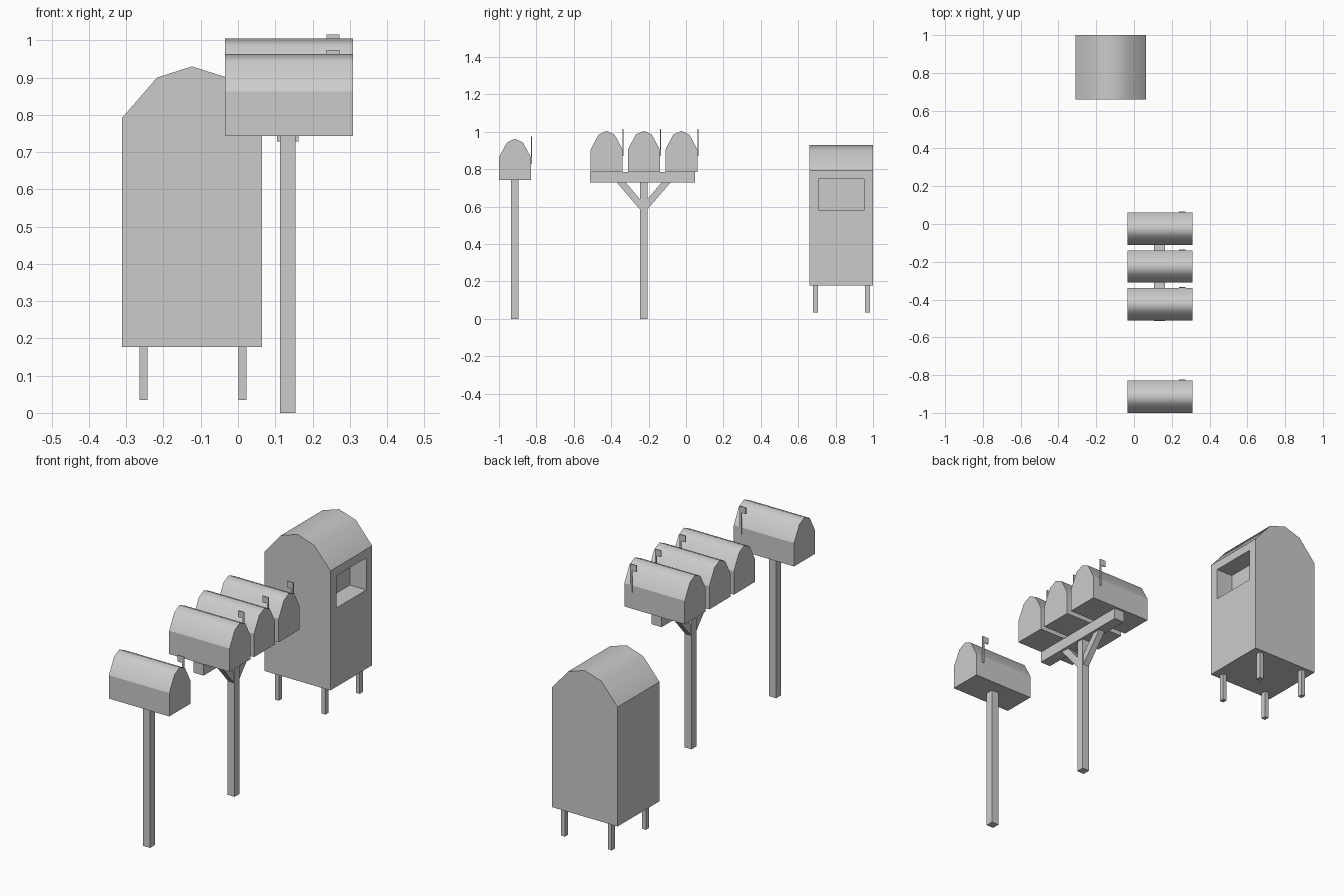
import bpy, bmesh

if "Cube" in bpy.data.objects:
    bpy.data.objects.remove(bpy.data.objects["Cube"])


def prism(name, profile, axis, a, b, smooth_faces=()):
    """Extrude a closed profile along x (profile = y,z) or y (profile = x,z)."""
    bm = bmesh.new()
    rings = []
    for t in (a, b):
        rings.append([bm.verts.new((t, u, v) if axis == 'x' else (u, t, v))
                      for u, v in profile])
    n = len(profile)
    for i in range(n):
        j = (i + 1) % n
        f = bm.faces.new((rings[0][i], rings[0][j], rings[1][j], rings[1][i]))
        f.smooth = i in smooth_faces
    bm.faces.new(rings[0])
    bm.faces.new(rings[1])
    bmesh.ops.recalc_face_normals(bm, faces=bm.faces)
    mesh = bpy.data.meshes.new(name)
    bm.to_mesh(mesh)
    bm.free()
    obj = bpy.data.objects.new(name, mesh)
    bpy.context.collection.objects.link(obj)
    return obj


def box(name, x, y, z):
    return prism(name, [(x[0], z[0]), (x[1], z[0]), (x[1], z[1]), (x[0], z[1])],
                 'y', y[0], y[1])


def arched(c, hw, bottom, shoulder, knee, top):
    """House-shaped outline with a four-sided rounded roof (roof sides 2-5... )."""
    return [(c - hw, bottom), (c + hw, bottom), (c + hw, shoulder),
            (c + hw / 2, knee), (c, top), (c - hw / 2, knee), (c - hw, shoulder)]


ROOF = (2, 3, 4, 5)


def mailbox(name, y, z):
    # arched body
    prism(name, arched(y, 0.0855, z, z + 0.12, z + 0.2, z + 0.22), 'x',
          -0.035, 0.309, ROOF)
    # raised flag on the back side
    flag = [(0.262, z + 0.085), (0.272, z + 0.085), (0.272, z + 0.231),
            (0.237, z + 0.231), (0.237, z + 0.198), (0.262, z + 0.198)]
    prism(name + "_flag", flag, 'y', y + 0.0855, y + 0.0905)


# single mailbox on a post
mailbox("single_mailbox", -0.9145, 0.743)
box("single_post", (0.113, 0.154), (-0.935, -0.895), (0, 0.743))

# three mailboxes on a shared beam
for i, y in enumerate((-0.4245, -0.2255, -0.025)):
    mailbox(f"row_mailbox_{i + 1}", y, 0.785)
box("row_beam", (0.105, 0.163), (-0.513, 0.048), (0.728, 0.785))
box("row_post", (0.113, 0.154), (-0.247, -0.206), (0, 0.728))
for side, s in (("front", -1), ("back", 1)):
    c = -0.2265
    brace = [(c + s * 0.02, 0.585), (c + s * 0.143, 0.728),
             (c + s * 0.095, 0.728), (c + s * 0.02, 0.64)]
    prism(side + "_brace", brace, 'x', 0.117, 0.150)

# large collection box with a recessed slot on its right side
body = prism("collection_box", arched(-0.1235, 0.1875, 0.177, 0.792, 0.9, 0.93),
             'y', 0.66, 1.0, ROOF)
cutter = box("slot_cutter", (-0.03, 0.2), (0.708, 0.952), (0.583, 0.748))
cutter.hide_render = True
mod = body.modifiers.new("slot", 'BOOLEAN')
mod.operation = 'DIFFERENCE'
mod.solver = 'EXACT'
mod.object = cutter
bpy.context.view_layer.objects.active = body
bpy.ops.object.modifier_apply(modifier=mod.name)
bpy.data.objects.remove(cutter, do_unlink=True)

# four legs
for sx, x in (("left", -0.254), ("right", 0.012)):
    for sy, y in (("front", 0.692), ("back", 0.97)):
        box(f"{sy}_{sx}_leg", (x - 0.011, x + 0.011), (y - 0.013, y + 0.013),
            (0.035, 0.177))
